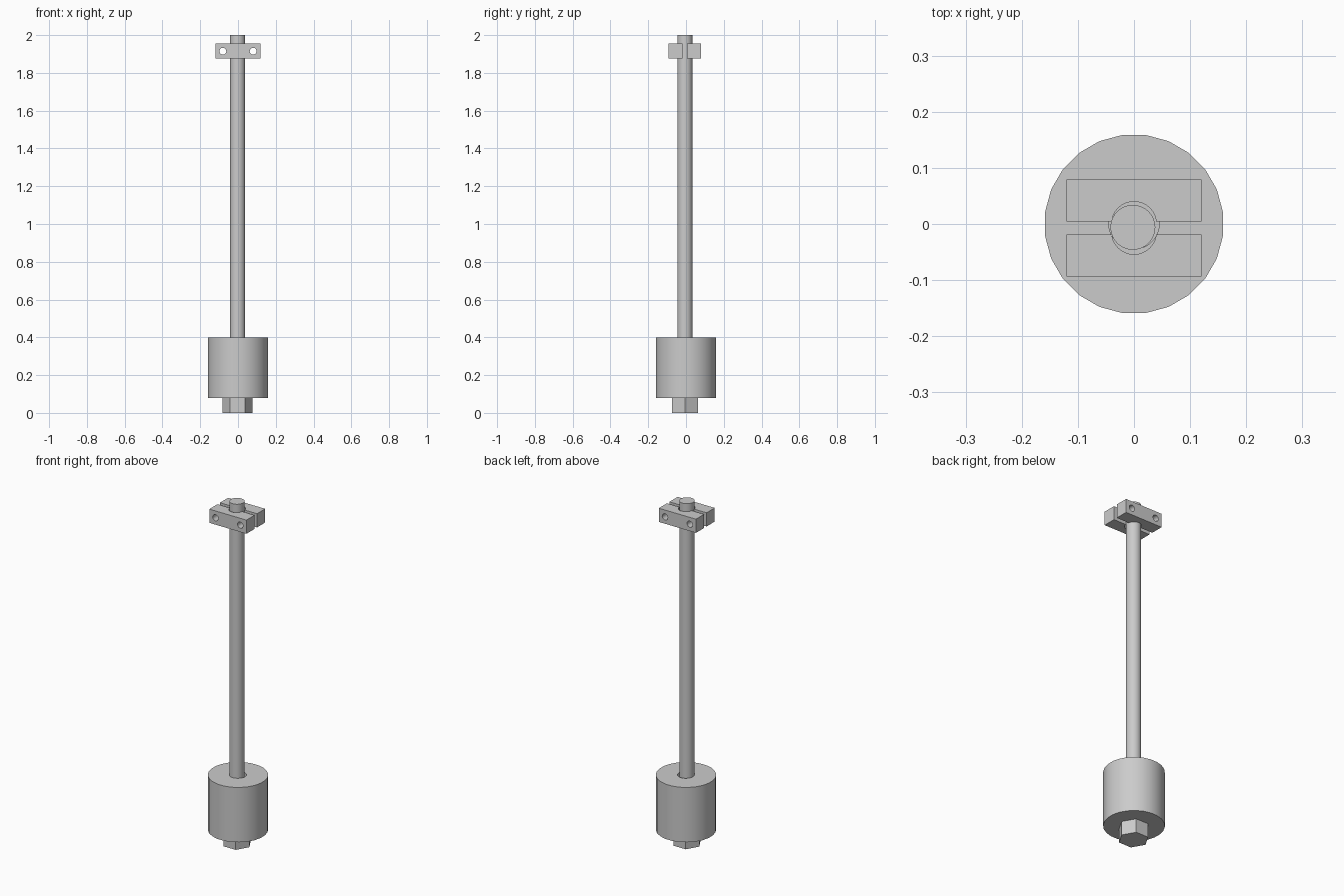
import bpy, bmesh, math

if "Cube" in bpy.data.objects:
    bpy.data.objects.remove(bpy.data.objects["Cube"])

AX, AY = -0.002, -0.006     # bolt axis, slightly off the weight's centre


def finish(ob, angle=30):
    bpy.ops.object.select_all(action='DESELECT')
    ob.select_set(True)
    bpy.context.view_layer.objects.active = ob
    bpy.ops.object.shade_smooth_by_angle(angle=math.radians(angle))


def cylinder(name, r, z0, z1, x=0, y=0, sides=32):
    bpy.ops.mesh.primitive_cylinder_add(vertices=sides, radius=r, depth=z1 - z0,
                                        location=(x, y, (z0 + z1) / 2))
    ob = bpy.context.object
    ob.name = name
    return ob


def tube(name, r_out, r_in, z0, z1, sides):
    bm = bmesh.new()
    loops = []
    for r, z in ((r_out, z0), (r_out, z1), (r_in, z1), (r_in, z0)):
        loops.append([bm.verts.new((r * math.cos(a), r * math.sin(a), z))
                      for a in (2 * math.pi * (i + 0.5) / sides for i in range(sides))])
    for k in range(4):
        a, b = loops[k], loops[(k + 1) % 4]
        for i in range(sides):
            j = (i + 1) % sides
            bm.faces.new((a[i], a[j], b[j], b[i]))
    me = bpy.data.meshes.new(name)
    bm.to_mesh(me)
    bm.free()
    ob = bpy.data.objects.new(name, me)
    bpy.context.collection.objects.link(ob)
    return ob


# Hanging weight with a loose bore
finish(tube("weight", 0.16, 0.045, 0.08, 0.40, 24))

# Bolt: hex head (corners on x) and long shaft
head = cylinder("bolt_head", 0.08, 0, 0.08, AX, AY, 6)
head.rotation_euler.z = math.radians(30)
finish(cylinder("bolt_shaft", 0.04, 0.08, 2.0, AX, AY))

# Clamp jaw: block with a half-round groove and two screw holes
bpy.ops.mesh.primitive_cube_add(size=1)
jaw = bpy.context.object
jaw.name = "clamp_jaws"
for v in jaw.data.vertices:
    v.co = (v.co.x * 0.24, v.co.y * 0.075 + 0.049, v.co.z * 0.08)
jaw.location = (0, -0.007, 1.915)

cutters = [cylinder("groove_cutter", 0.04, 1.80, 2.03, 0, 0)]
for x in (-0.08, 0.08):
    c = cylinder("hole_cutter", 0.018, 1.815, 2.015, x, 0.04, 24)
    c.rotation_euler.x = math.pi / 2
    cutters.append(c)
for c in cutters:
    m = jaw.modifiers.new("cut", 'BOOLEAN')
    m.operation, m.solver, m.object = 'DIFFERENCE', 'EXACT', c

# Opposite jaw mirrored across the clamp gap
m = jaw.modifiers.new("other_jaw", 'MIRROR')
m.use_axis = (False, True, False)
m.use_mirror_merge = False

bpy.ops.object.select_all(action='DESELECT')
jaw.select_set(True)
bpy.context.view_layer.objects.active = jaw
for name in [m.name for m in jaw.modifiers]:
    bpy.ops.object.modifier_apply(modifier=name)
for c in cutters:
    bpy.data.objects.remove(c)
finish(jaw)
